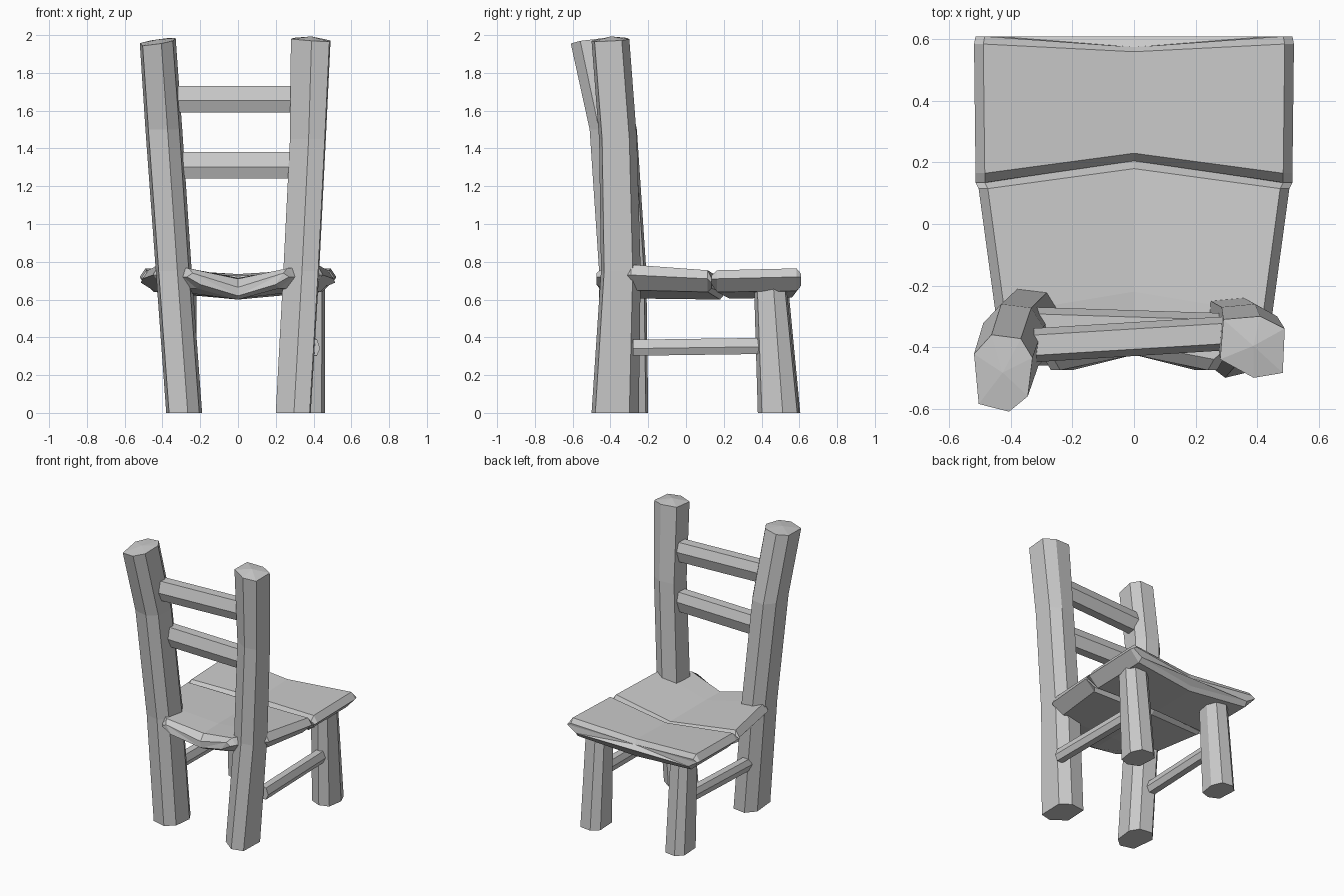
import bpy, bmesh
from mathutils import Vector

if "Cube" in bpy.data.objects:
    bpy.data.objects.remove(bpy.data.objects["Cube"])


def loft(name, rings, poke_top=0.0):
    """Skin equal-sized point rings into a closed flat-shaded solid."""
    bm = bmesh.new()
    loops = [[bm.verts.new(p) for p in ring] for ring in rings]
    n = len(loops[0])
    for a, b in zip(loops, loops[1:]):
        for i in range(n):
            j = (i + 1) % n
            bm.faces.new((a[i], a[j], b[j], b[i]))
    caps = [bm.faces.new(loops[0]), bm.faces.new(loops[-1])]
    if poke_top:
        top = bmesh.ops.poke(bm, faces=[caps.pop()])
        top["verts"][0].co.z += poke_top
    bmesh.ops.triangulate(bm, faces=caps)
    bmesh.ops.recalc_face_normals(bm, faces=bm.faces)
    mesh = bpy.data.meshes.new(name)
    bm.to_mesh(mesh)
    bm.free()
    obj = bpy.data.objects.new(name, mesh)
    bpy.context.collection.objects.link(obj)
    return obj


def upright(name, section, levels, tilt=(0, 0), poke=0.0):
    """Hewn post: levels are (z, x0, x1, y0, y1); the last one is tilted."""
    rings = []
    for k, (z, x0, x1, y0, y1) in enumerate(levels):
        last = k == len(levels) - 1
        ring = []
        for u, v in section:
            dx, dy = u * (x1 - x0), v * (y1 - y0)
            dz = tilt[0] * dx + tilt[1] * dy if last else 0
            ring.append(((x0 + x1) / 2 + dx, (y0 + y1) / 2 + dy, z + dz))
        rings.append(ring)
    return loft(name, rings, poke)


def bar(name, start, end, thick, height):
    """Six-sided bar between two points, ridged along both broad sides."""
    a, b = Vector(start), Vector(end)
    side = (b - a).cross(Vector((0, 0, 1))).normalized()
    section = [(-.28, -.5), (.28, -.5), (.5, -.05), (.3, .5), (-.3, .5), (-.5, .05)]
    return loft(name, [[p + side * u * thick + Vector((0, 0, v * height))
                        for u, v in section] for p in (a, b)])


def plank(name, stations):
    """Dished seat board: stations are
    (y, centre y, half width, top, centre top, mid, bottom, centre bottom)."""
    rings = []
    for y, yc, w, t, tc, m, b, bc in stations:
        rings.append([(-w, y, m), (-w + .03, y, t), (0, yc, tc), (w - .03, y, t),
                      (w, y, m), (w - .07, y, b), (0, yc, bc), (-w + .07, y, b)])
    return loft(name, rings)


# Tall back posts
upright("back_post_left",
        [(-.5, .25), (-.2, .5), (.3, .45), (.5, .2), (.42, -.3), (.1, -.5), (-.42, -.4)],
        [(0, -.38, -.19, -.46, -.20), (.75, -.435, -.245, -.46, -.21),
         (1.5, -.49, -.295, -.51, -.26), (1.965, -.52, -.33, -.61, -.36)],
        tilt=(.15, .1), poke=.012)
upright("back_post_right",
        [(-.45, .45), (.12, .5), (.5, .3), (.47, -.42), (.02, -.5), (-.5, -.2)],
        [(0, .20, .385, -.50, -.25), (.75, .24, .43, -.45, -.24),
         (1.45, .275, .465, -.46, -.26), (1.975, .28, .49, -.50, -.30)],
        tilt=(-.06, .05), poke=.018)

# Short legs
LEG = [(-.5, .3), (-.2, .5), (.3, .45), (.5, .1), (.4, -.4), (0, -.5), (-.45, -.35)]
upright("short_leg_left", LEG,
        [(0, -.38, -.22, .39, .605), (.68, -.37, -.22, .36, .54)])
upright("short_leg_right", LEG,
        [(0, .29, .46, .38, .60), (.68, .30, .46, .36, .53)])

# Back rungs
bar("upper_rung", (-.34, -.395, 1.66), (.31, -.355, 1.66), .11, .14)
bar("lower_rung", (-.33, -.325, 1.31), (.30, -.345, 1.31), .11, .14)

# Side stretchers
bar("stretcher_left", (-.33, -.28, .345), (-.31, .44, .355), .08, .085)
bar("stretcher_right", (.395, -.28, .345), (.385, .44, .355), .08, .085)

# Seat boards, sagging toward the centre line
plank("seat_front_board", [
    (-.475, -.425, .27, .74, .665, .72, .68, .62),
    (-.44, -.39, .29, .765, .71, .72, .66, .60),
    (-.29, -.22, .45, .785, .715, .73, .65, .605),
    (.115, .18, .505, .755, .715, .71, .64, .60),
    (.135, .205, .515, .715, .68, .69, .66, .63)])
plank("seat_rear_board", [
    (.135, .205, .515, .725, .685, .71, .68, .65),
    (.165, .23, .515, .755, .725, .71, .64, .605),
    (.585, .56, .52, .765, .735, .72, .645, .61),
    (.61, .575, .515, .735, .70, .72, .675, .64)])
